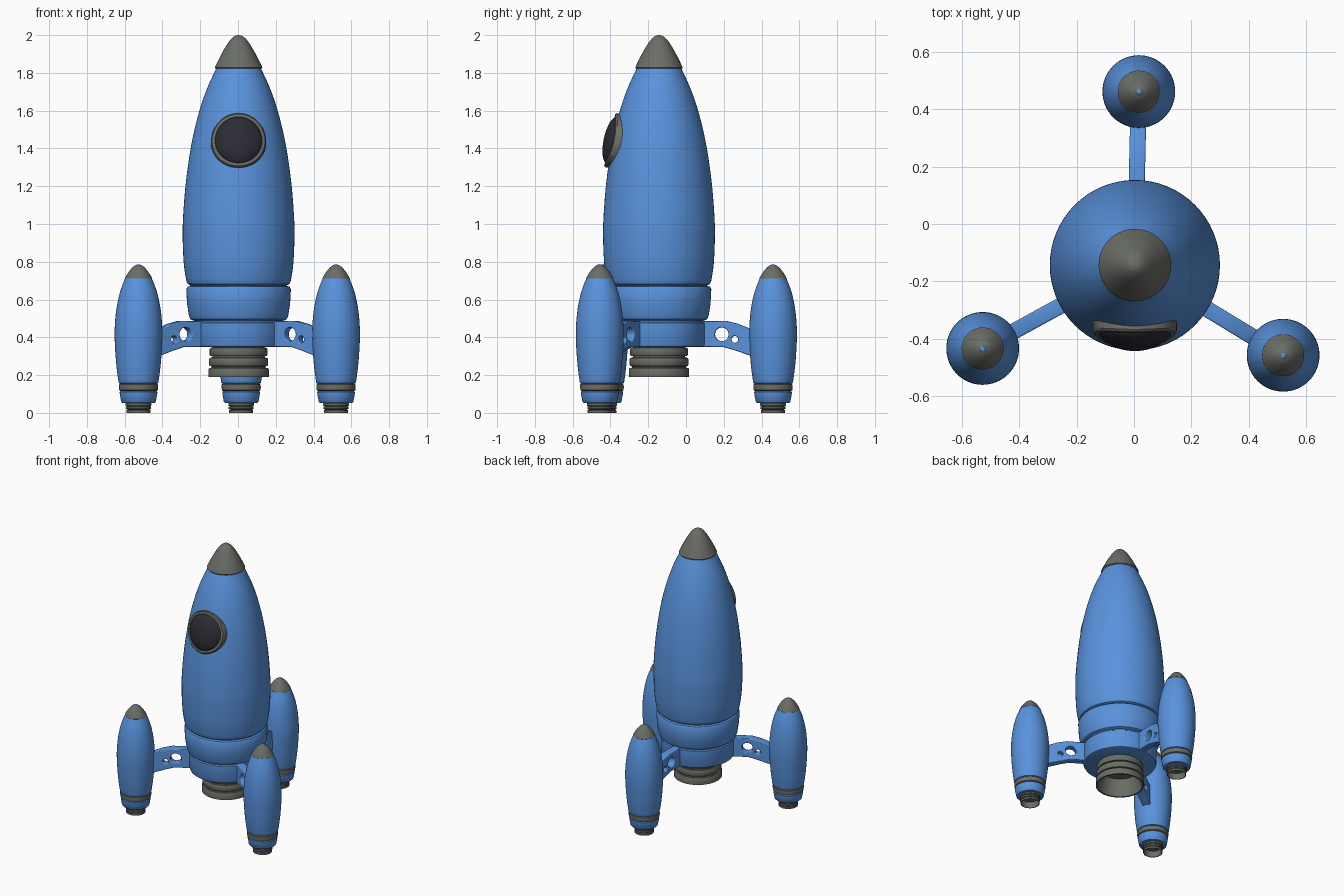
import bpy, bmesh, math
from mathutils import Matrix, Vector

if "Cube" in bpy.data.objects:
    bpy.data.objects.remove(bpy.data.objects["Cube"])

CX, CY = 0.003, -0.143          # axis of the main hull
BOOSTER_R = 0.604               # distance of boosters from the axis
ANGLES = [math.radians(a) for a in (88.7, 208.7, 328.7)]


def material(name, rgb):
    m = bpy.data.materials.new(name)
    m.diffuse_color = (*rgb, 1)
    m.use_nodes = True
    m.node_tree.nodes["Principled BSDF"].inputs["Base Color"].default_value = m.diffuse_color
    return m


BLUE = material("blue paint", (0.10, 0.29, 0.72))
GREY = material("grey metal", (0.145, 0.152, 0.133))
DARK = material("dark glass", (0.026, 0.025, 0.036))


def smooth_curve(pts, n=5):
    """Catmull-Rom through profile points."""
    out = []
    p = [pts[0]] + pts + [pts[-1]]
    for i in range(1, len(p) - 2):
        a, b, c, d = (Vector(q) for q in p[i - 1:i + 3])
        for k in range(n):
            t = k / n
            v = 0.5 * (2 * b + (c - a) * t + (2 * a - 5 * b + 4 * c - d) * t * t
                       + (3 * b - a - 3 * c + d) * t ** 3)
            out.append((max(v.x, 0), v.y))
    return out + [pts[-1]]


def finish(ob, angle=35):
    bpy.ops.object.select_all(action='DESELECT')
    ob.select_set(True)
    bpy.context.view_layer.objects.active = ob
    bpy.ops.object.shade_smooth_by_angle(angle=math.radians(angle))


def lathe(name, profile, mat, loc=(CX, CY, 0), segs=64, bend=None, tip=None):
    """Revolve (radius, height) points listed from top to bottom."""
    bm = bmesh.new()
    vs = [bm.verts.new((r, 0, z)) for r, z in profile]
    es = [bm.edges.new(e) for e in zip(vs, vs[1:])]
    bmesh.ops.spin(bm, geom=vs + es, cent=(0, 0, 0), axis=(0, 0, 1),
                   angle=2 * math.pi, steps=segs, use_merge=True)
    bmesh.ops.remove_doubles(bm, verts=bm.verts, dist=1e-5)
    bmesh.ops.recalc_face_normals(bm, faces=bm.faces)
    if tip:
        for f in bm.faces:
            f.material_index = int(f.calc_center_median().z > tip)
    if bend:
        for v in bm.verts:
            v.co.z -= bend * v.co.x ** 2
    me = bpy.data.meshes.new(name)
    bm.to_mesh(me)
    bm.free()
    me.materials.append(mat)
    if tip:
        me.materials.append(BLUE)
    ob = bpy.data.objects.new(name, me)
    ob.location = loc
    bpy.context.collection.objects.link(ob)
    finish(ob)
    return ob


def ribbed_nozzle(name, r_top, r_bot, z_top, z_bot, ribs, loc, depth):
    """Hollow nozzle with rounded ribs and narrow grooves."""
    prof = [(0, z_top), (r_top * 0.9, z_top)]
    h = (z_top - z_bot) / ribs
    for i in range(ribs):
        r = r_top + (r_bot - r_top) * i / (ribs - 1)
        z = z_top - i * h
        prof += [(r * 0.9, z - h * 0.08), (r * 0.97, z - h * 0.1), (r, z - h * 0.25),
                 (r, z - h * 0.78), (r * 0.97, z - h * 0.92), (r * 0.9, z - h * 0.94)]
    prof = prof[:-2] + [(r_bot, z_bot), (r_bot * 0.93, z_bot),
                        (r_top * 0.8, z_bot + depth), (0, z_bot + depth)]
    return lathe(name, prof, GREY, loc)


# Main hull
hull = smooth_curve([(0.118, 1.825), (0.17, 1.71), (0.213, 1.58), (0.25, 1.42), (0.278, 1.23),
                     (0.293, 1.05), (0.296, 0.93), (0.29, 0.79), (0.277, 0.70)])
lathe("hull", [(0, 1.825)] + hull + [(0.27, 0.683), (0.255, 0.675), (0, 0.675)], BLUE)
lathe("nose_cone", smooth_curve([(0, 2.0), (0.022, 1.994), (0.05, 1.967), (0.088, 1.905),
                                 (0.123, 1.835)]) + [(0.126, 1.828), (0.122, 1.822), (0, 1.822)], GREY)
lathe("hull_skirt", [(0, 0.68), (0.255, 0.68), (0.255, 0.672), (0.27, 0.668), (0.277, 0.655),
                     (0.273, 0.58), (0.263, 0.515), (0.255, 0.496), (0.24, 0.488), (0, 0.488)], BLUE)
lathe("hull_collar", [(0, 0.49), (0.236, 0.49), (0.236, 0.482), (0.243, 0.476), (0.243, 0.362),
                      (0.238, 0.352), (0.228, 0.348), (0, 0.348)], BLUE)
ribbed_nozzle("main_nozzle", 0.153, 0.16, 0.35, 0.19, 3, (CX, CY, 0), 0.12)

# Porthole: a frame and a bulging pane, bent around the hull
pane = [(0.128 * math.sin(t), -0.004 + 0.046 * math.cos(t))
        for t in (i * math.pi / 20 for i in range(11))]
frame = [(0.12, -0.04), (0.12, 0.002), (0.125, 0.01), (0.14, 0.01), (0.146, 0.003), (0.146, -0.04),
         (0.12, -0.04)]
for nm, prof, mat in (("porthole_pane", pane, DARK), ("porthole_frame", frame, GREY)):
    ob = lathe(nm, prof, mat, (CX, -0.394, 1.443), bend=1.2)
    ob.rotation_euler = (math.radians(90 - 12), 0, 0)

# Strut outline and its two lightening holes: (distance from axis, height)
OUTLINE = [(0.20, 0.355), (0.34, 0.355), (0.40, 0.338), (0.52, 0.297),
           (0.52, 0.425), (0.42, 0.465), (0.36, 0.48), (0.20, 0.48)]


def circle(x, y, r, n=28):
    return [(x + r * math.cos(-2 * math.pi * i / n), y + r * math.sin(-2 * math.pi * i / n))
            for i in range(n)]


def strut(name, ang):
    cu = bpy.data.curves.new(name + "_outline", 'CURVE')
    cu.dimensions, cu.fill_mode = '2D', 'BOTH'
    cu.extrude, cu.bevel_depth, cu.bevel_resolution = 0.022, 0.006, 2
    for pts in (OUTLINE, circle(0.333, 0.416, 0.042), circle(0.402, 0.389, 0.024)):
        sp = cu.splines.new('POLY')
        sp.points.add(len(pts) - 1)
        for p, (x, y) in zip(sp.points, pts):
            p.co = (x, y, 0, 1)
        sp.use_cyclic_u = True
    tmp = bpy.data.objects.new(name + "_tmp", cu)
    bpy.context.collection.objects.link(tmp)
    bpy.context.view_layer.update()
    me = bpy.data.meshes.new_from_object(tmp.evaluated_get(bpy.context.evaluated_depsgraph_get()))
    bpy.data.objects.remove(tmp)
    me.materials.clear()
    me.materials.append(BLUE)
    ob = bpy.data.objects.new(name, me)
    ob.matrix_world = (Matrix.Translation((CX, CY, 0)) @ Matrix.Rotation(ang, 4, 'Z')
                       @ Matrix.Rotation(math.pi / 2, 4, 'X'))
    bpy.context.collection.objects.link(ob)
    finish(ob)


# Three boosters with struts
shell = smooth_curve([(0.071, 0.712), (0.098, 0.64), (0.117, 0.55), (0.126, 0.45), (0.125, 0.36),
                      (0.117, 0.25), (0.106, 0.165)], 4)
for name, a in zip(("back", "left", "right"), ANGLES):
    loc = (CX + BOOSTER_R * math.cos(a), CY + BOOSTER_R * math.sin(a), 0)
    lathe(name + "_booster", [(0, 0.712)] + shell + [(0.103, 0.157), (0.095, 0.154), (0, 0.154)],
          BLUE, loc)
    lathe(name + "_booster_nose", [(0, 0.787), (0.009, 0.786)] +
          smooth_curve([(0.01, 0.785), (0.03, 0.772), (0.053, 0.745), (0.073, 0.712)], 4) +
          [(0.07, 0.708), (0, 0.708)], GREY, loc, tip=0.7855)
    lathe(name + "_booster_band", [(0, 0.155), (0.096, 0.155), (0.103, 0.15), (0.104, 0.135),
                                   (0.102, 0.12), (0.094, 0.115), (0, 0.115)], GREY, loc)
    lathe(name + "_booster_tail", [(0, 0.116), (0.094, 0.116), (0.1, 0.111), (0.099, 0.1),
                                   (0.092, 0.06), (0.086, 0.053), (0, 0.053)], BLUE, loc)
    ribbed_nozzle(name + "_booster_nozzle", 0.068, 0.064, 0.054, 0, 3, loc, 0.042)
    strut(name + "_strut", a)
